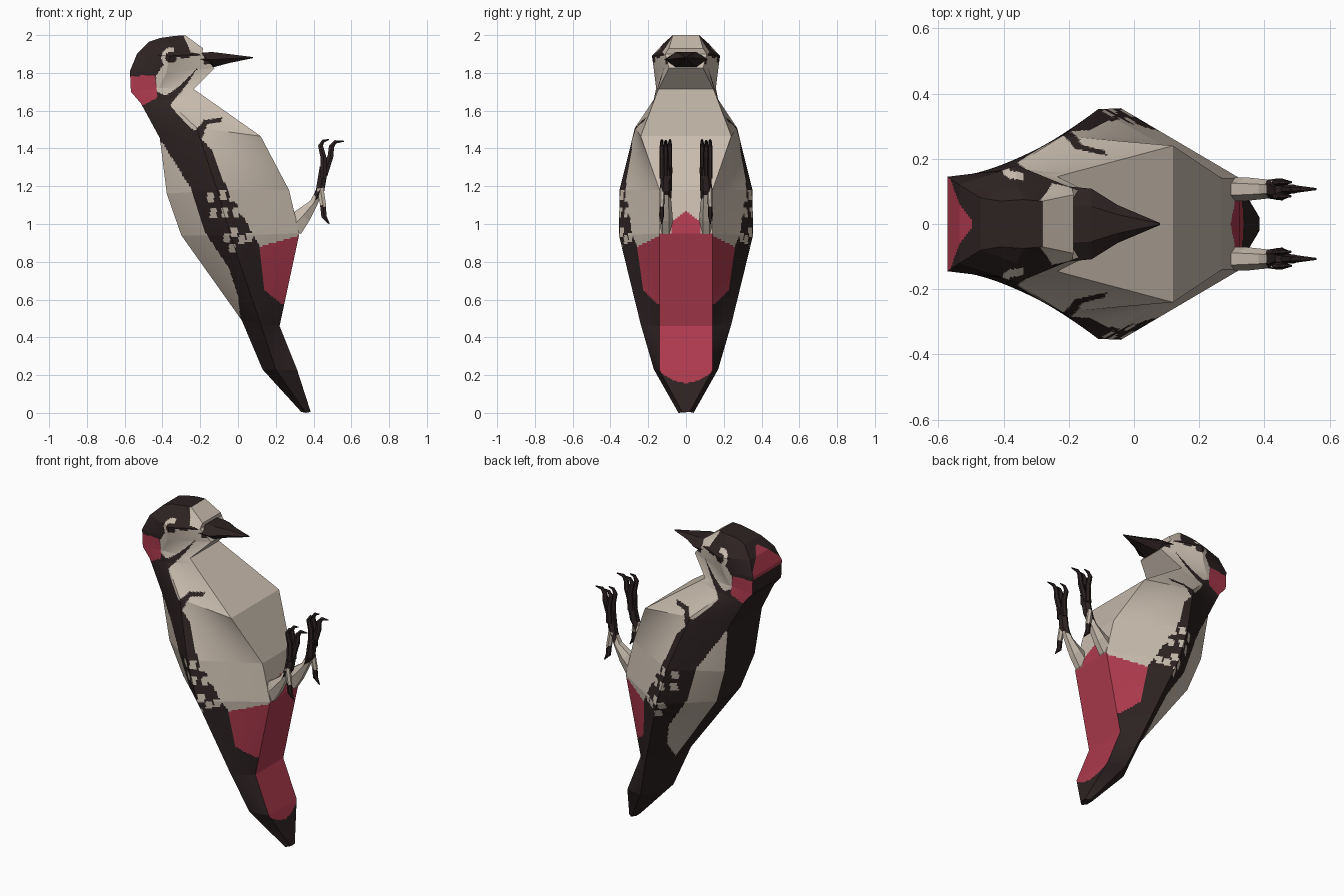
import bpy, bmesh, math
from mathutils import Vector

if "Cube" in bpy.data.objects:
    bpy.data.objects.remove(bpy.data.objects["Cube"])


def material(name, rgb):
    m = bpy.data.materials.new(name)
    m.diffuse_color = (*rgb, 1)
    m.use_nodes = True
    m.node_tree.nodes["Principled BSDF"].inputs["Base Color"].default_value = m.diffuse_color
    return m


MATS = [material("dark_brown", (0.026, 0.016, 0.016)),
        material("cream", (0.58, 0.50, 0.42)),
        material("crimson", (0.42, 0.042, 0.075))]
DARK, CREAM, RED = 0, 1, 2


def finish(name, bm):
    bmesh.ops.remove_doubles(bm, verts=bm.verts, dist=1e-5)
    bmesh.ops.recalc_face_normals(bm, faces=bm.faces)
    me = bpy.data.meshes.new(name)
    bm.to_mesh(me)
    bm.free()
    for m in MATS:
        me.materials.append(m)
    ob = bpy.data.objects.new(name, me)
    bpy.context.collection.objects.link(ob)
    return ob


# Body rings from crown to tail tip: (x, z, half width) for back, side and front
RINGS = [
    ((-.41, 1.985, .07), (-.34, 1.995, .075), (-.28, 2.0, .07)),
    ((-.47, 1.965, .08), (-.36, 1.955, .12), (-.185, 1.93, .09)),
    ((-.535, 1.90, .12), (-.36, 1.89, .18), (-.19, 1.90, .11)),
    ((-.572, 1.81, .145), (-.38, 1.80, .168), (-.125, 1.825, .09)),
    ((-.567, 1.70, .145), (-.42, 1.72, .158), (-.235, 1.715, .145)),
    ((-.515, 1.64, .15), (-.38, 1.66, .17), (-.20, 1.69, .155)),
    ((-.414, 1.455, .17), (-.22, 1.51, .27), (.12, 1.465, .24)),
    ((-.377, 1.16, .15), (-.11, 1.18, .352), (.27, 1.18, .14)),
    ((-.30, .94, .12), (-.04, .94, .355), (.325, .95, .14)),
    ((.02, .49, .08), (.12, .47, .24), (.22, .46, .14)),
    ((.13, .23, .06), (.20, .23, .17), (.314, .225, .14)),
    ((.335, .005, .02), (.36, 0, .04), (.385, .005, .02)),
]

# Plumage patches in side view, painted in order over dark
BREAST = [(-.20, 1.85), (-.10, 1.84), (.4, 1.5), (.4, .94), (.115, .88), (0, 1.09), (-.09, 1.25),
          (-.13, 1.38), (-.20, 1.46), (-.32, 1.58), (-.36, 1.63), (-.27, 1.74)]
FLANK_BACK = [(-.5, 1.43), (-.40, 1.43), (-.35, 1.35), (-.25, 1.19), (-.17, .95), (-.05, .77),
              (.0, .62), (.015, .48), (-.1, .48), (-.5, 1.0)]
FACE = [(-.30, 1.875), (-.40, 1.84), (-.435, 1.78), (-.43, 1.70), (-.38, 1.68), (-.31, 1.73),
        (-.24, 1.80), (-.18, 1.86), (-.18, 1.90), (-.25, 1.885)]
FOREHEAD = [(-.30, 2.02), (-.16, 1.95), (-.16, 1.89), (-.25, 1.91)]
HOOK = [(-.24, 1.48), (-.18, 1.55), (-.08, 1.565), (-.09, 1.54), (-.16, 1.53), (-.20, 1.44)]
NAPE_SIDE = [(-.6, 1.785), (-.44, 1.785), (-.425, 1.67), (-.5, 1.63), (-.6, 1.66)]
THIGH_RED = [(.115, .88), (.4, .96), (.4, .58), (.225, .58), (.14, .65)]
PATCHES = [(CREAM, BREAST), (CREAM, FLANK_BACK), (CREAM, FACE), (CREAM, FOREHEAD),
           (DARK, HOOK), (RED, NAPE_SIDE), (RED, THIGH_RED)]
SPOTS = [(-.145, 1.14), (-.08, 1.15), (-.03, 1.14), (-.13, 1.06), (-.07, 1.06), (-.01, 1.06),
         (.03, 1.07), (-.06, .93), (-.02, .96), (.02, .92), (.06, .93), (-.03, .87)]


def inside(x, z, poly):
    hit = False
    for (ax, az), (bx, bz) in zip(poly, poly[1:] + poly[:1]):
        if (az > z) != (bz > z) and x < (bx - ax) * (z - az) / (bz - az) + ax:
            hit = not hit
    return hit


def plumage(p, strip):
    x, y, z = p.x, abs(p.y), p.z
    if strip == 5:                                   # back panel with red nape
        return RED if 1.79 < z < 1.94 and y < .145 * (1.95 - z) / .12 else DARK
    if strip == 2:                                   # front panel with red vent
        if z < .16 + .06 * (y / .14) ** 2:
            return DARK
        return RED if z < .95 or (y < .075 and z < 1.07 - y * .8) else CREAM
    eye = math.hypot(x + .355, z - 1.882)
    if eye < .03:
        return DARK
    if eye < .052 and (x < -.34 or z < 1.882):
        return CREAM
    for sx, sz in SPOTS:
        if abs(x - sx) < .017 and abs(z - sz) < .025:
            return CREAM
    col = DARK
    for c, poly in PATCHES:
        if inside(x, z, poly):
            col = c
    return col


# Body: lofted rings, each flat facet gridded so the plumage can be cut into it
def ring_points(r):
    left = [Vector((x, -w, z)) for x, z, w in r]
    return left + [Vector((v.x, -v.y, v.z)) for v in reversed(left)]


bm = bmesh.new()
rings = [ring_points(r) for r in RINGS]
STEP = .011
cols = [max(2, math.ceil(max((r[(j + 1) % 6] - r[j]).length for r in rings) / STEP)) for j in range(6)]
for a, b in zip(rings, rings[1:]):
    rows = max(2, math.ceil(max((q - p).length for p, q in zip(a, b)) / STEP))
    for j in range(6):
        k, n = (j + 1) % 6, cols[j]
        grid = [[bm.verts.new(a[j].lerp(a[k], s / n).lerp(b[j].lerp(b[k], s / n), t / rows))
                 for s in range(n + 1)] for t in range(rows + 1)]
        for t in range(rows):
            for s in range(n):
                f = bm.faces.new((grid[t][s], grid[t][s + 1], grid[t + 1][s + 1], grid[t + 1][s]))
                f.material_index = plumage(f.calc_center_median(), j)
for r in (rings[0], rings[-1]):
    bm.faces.new([bm.verts.new(p) for p in r])
finish("body", bm)


# Tapered tube along points (x, y, z, half width in y, half thickness)
def tube(name, pts, colour, n=6):
    bm = bmesh.new()
    loops = []
    for i, (x, y, z, ry, rn) in enumerate(pts):
        p, q = pts[max(i - 1, 0)], pts[min(i + 1, len(pts) - 1)]
        t = Vector((q[0] - p[0], 0, q[2] - p[2])).normalized()
        nrm = Vector((-t.z, 0, t.x))
        loops.append([bm.verts.new(Vector((x, y, z)) + Vector((0, ry * math.cos(h), 0)) + nrm * rn * math.sin(h))
                      for h in (2 * math.pi * k / n for k in range(n))])
    for a, b in zip(loops, loops[1:]):
        for k in range(n):
            bm.faces.new((a[k], a[(k + 1) % n], b[(k + 1) % n], b[k]))
    bm.faces.new(loops[0])
    bm.faces.new(loops[-1])
    for f in bm.faces:
        f.material_index = colour
    return finish(name, bm)


# Beak
tube("beak", [(-.20, 0, 1.872, .115, .042), (-.13, 0, 1.87, .108, .046),
              (-.05, 0, 1.876, .058, .028), (.08, 0, 1.881, .003, .003)], DARK)

# Legs, toes and claws on both sides
for side, s in (("right", -1), ("left", 1)):
    tube(side + "_thigh", [(.29, s * .107, .99, .036, .07), (.345, s * .107, 1.045, .036, .05),
                           (.40, s * .107, 1.11, .03, .025), (.43, s * .107, 1.17, .025, .022)], CREAM)
    tube(side + "_shank", [(.405, s * .107, 1.12, .028, .016), (.435, s * .107, 1.18, .032, .026),
                           (.455, s * .10, 1.30, .028, .026)], DARK)
    for label, y in (("inner", .085), ("outer", .128)):
        tube(f"{side}_{label}_toe", [(.45, s * y, 1.24, .012, .02), (.453, s * y, 1.35, .012, .018),
                                     (.437, s * y, 1.415, .011, .015), (.452, s * y, 1.44, .008, .01),
                                     (.482, s * y, 1.447, .003, .003)], DARK)
    tube(side + "_long_toe", [(.455, s * .107, 1.26, .015, .022), (.49, s * .107, 1.36, .014, .018),
                              (.495, s * .107, 1.41, .012, .016), (.515, s * .107, 1.435, .009, .011),
                              (.56, s * .107, 1.438, .003, .003)], DARK)
    tube(side + "_rear_toe_base", [(.435, s * .125, 1.19, .014, .02), (.452, s * .128, 1.09, .012, .018)], CREAM)
    tube(side + "_rear_claw", [(.45, s * .128, 1.10, .012, .018), (.455, s * .128, 1.04, .011, .016),
                               (.483, s * .128, 1.0, .003, .003)], DARK)
